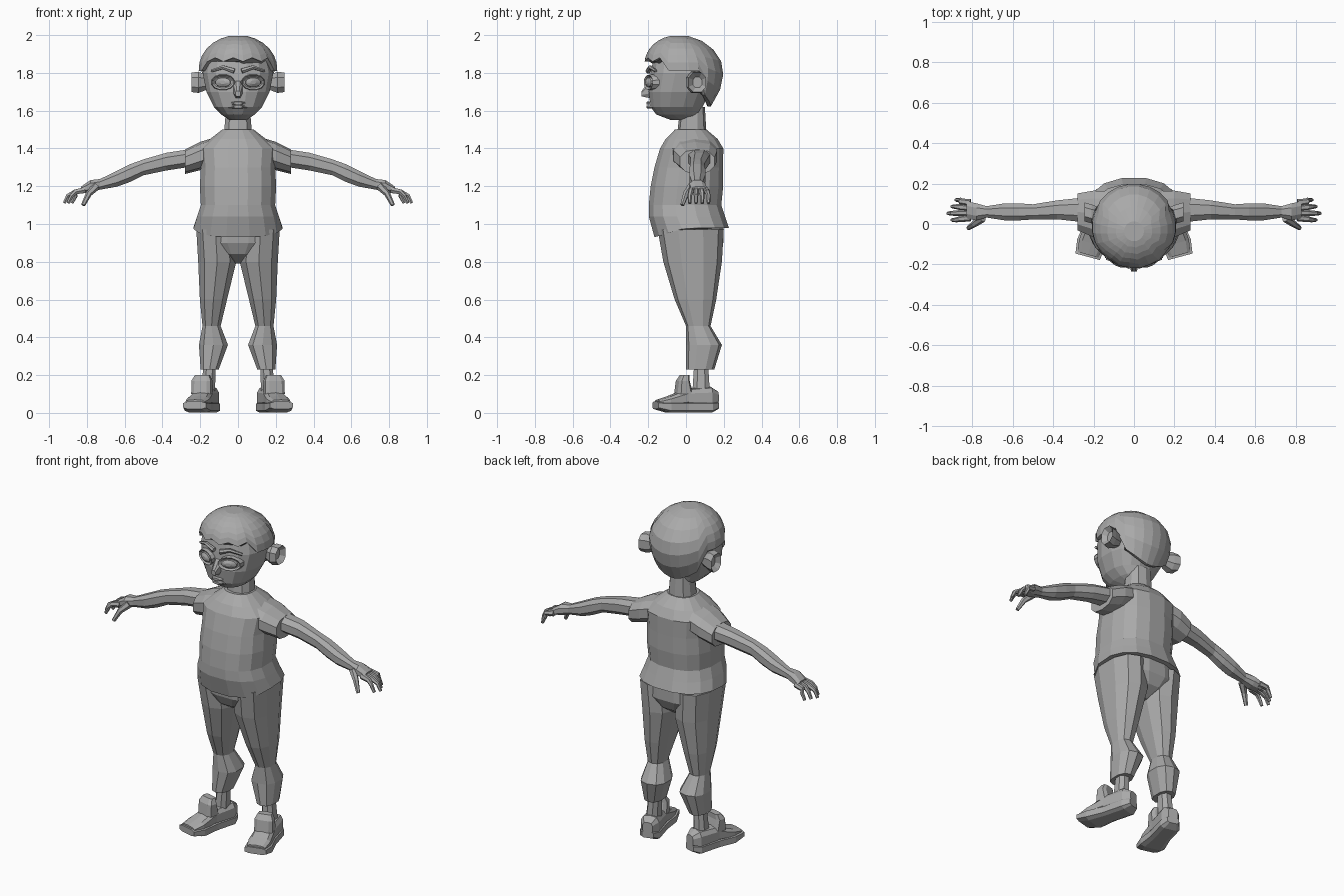
import bpy
import bmesh
import math
from mathutils import Vector, Matrix

cube = bpy.data.objects.get("Cube")
if cube:
    bpy.data.objects.remove(cube, do_unlink=True)

# One plain clay colour for the whole figure
clay = bpy.data.materials.new("clay grey")
clay.use_nodes = True
clay_colour = (.4, .4, .4, 1)
clay.diffuse_color = clay_colour
clay.node_tree.nodes["Principled BSDF"].inputs["Base Color"].default_value = clay_colour


def skin(name, rings):
    """Bridge closed rings of points into one flat-shaded, capped mesh."""
    bm = bmesh.new()
    loops = [[bm.verts.new(point) for point in ring] for ring in rings]
    for low, high in zip(loops, loops[1:]):
        count = len(low)
        for i in range(count):
            j = (i + 1) % count
            bm.faces.new((low[i], low[j], high[j], high[i]))
    bm.faces.new(loops[0])
    bm.faces.new(loops[-1])
    bmesh.ops.recalc_face_normals(bm, faces=bm.faces[:])
    mesh = bpy.data.meshes.new(name)
    bm.to_mesh(mesh)
    bm.free()
    mesh.materials.append(clay)
    part = bpy.data.objects.new(name, mesh)
    bpy.context.collection.objects.link(part)
    return part


# Cross-sections: centre and two half axes, lying flat, facing sideways or facing front
def level(z, width, front, back, x=0):
    return Vector((x, (front + back) / 2, z)), Vector((width / 2, 0, 0)), Vector((0, (back - front) / 2, 0))


def slab(x, y, z, depth, height):
    return Vector((x, y, z)), Vector((0, depth / 2, 0)), Vector((0, 0, height / 2))


def facing(y, z, width, height, x=0):
    return Vector((x, y, z)), Vector((width / 2, 0, 0)), Vector((0, 0, height / 2))


def rounded(cosine, power):
    return math.copysign(abs(cosine) ** (2 / power), cosine)


def loft(name, sections, sides=12, power=2.4, change=None):
    rings = []
    for centre, u, v in sections:
        angles = [math.tau * (i + .5) / sides for i in range(sides)]
        ring = [centre + u * rounded(math.cos(a), power) + v * rounded(math.sin(a), power) for a in angles]
        rings.append([change(p) for p in ring] if change else ring)
    return skin(name, rings)


def tube(name, path, radius, sides=6):
    """Tube that tapers to half its radius at the tip."""
    path = [Vector(p) for p in path]
    last = len(path) - 1
    rings = []
    for i, centre in enumerate(path):
        along = (path[min(i + 1, last)] - path[max(i - 1, 0)]).normalized()
        u = along.cross(Vector((0, 0, 1))).normalized()
        v = along.cross(u)
        size = radius * (1 - i / last / 2)
        angles = [math.tau * k / sides for k in range(sides)]
        rings.append([centre + size * (u * math.cos(a) + v * math.sin(a)) for a in angles])
    return skin(name, rings)


def both_sides(maker, name, *args, **kwargs):
    """Make a part on the left (+x) and a mirrored copy on the right."""
    left = maker("left_" + name, *args, **kwargs)
    right = left.copy()
    right.data = left.data.copy()
    right.name = right.data.name = "right_" + name
    right.data.transform(Matrix.Scale(-1, 4, (1, 0, 0)))
    right.data.flip_normals()
    bpy.context.collection.objects.link(right)


# Shirt, with the hem dipping at the front
def dip_hem(p):
    if p.z < 1 and p.y < 0:
        p.z += .3 * p.y
    return p


loft("shirt", [
    level(z=.98, width=.48, front=-.17, back=.23),
    level(z=1.04, width=.44, front=-.2, back=.21),
    level(z=1.1, width=.4, front=-.2, back=.19),
    level(z=1.2, width=.41, front=-.19, back=.2),
    level(z=1.3, width=.4, front=-.17, back=.2),
    level(z=1.4, width=.42, front=-.14, back=.2),
    level(z=1.45, width=.3, front=-.11, back=.17),
    level(z=1.5, width=.17, front=-.06, back=.11)], sides=16, change=dip_hem)
both_sides(loft, "sleeve", [
    slab(x=.1, y=.04, z=1.39, depth=.25, height=.15),
    slab(x=.2, y=.05, z=1.36, depth=.24, height=.15),
    slab(x=.28, y=.06, z=1.33, depth=.19, height=.13)], sides=10)

# Arms running into the palms
both_sides(loft, "arm", [
    slab(x=.25, y=.07, z=1.35, depth=.13, height=.1),
    slab(x=.38, y=.07, z=1.33, depth=.1, height=.1),
    slab(x=.5, y=.06, z=1.3, depth=.08, height=.09),
    slab(x=.57, y=.06, z=1.27, depth=.09, height=.1),
    slab(x=.64, y=.06, z=1.24, depth=.09, height=.09),
    slab(x=.73, y=.06, z=1.21, depth=.06, height=.06),
    slab(x=.78, y=.06, z=1.2, depth=.09, height=.07),
    slab(x=.83, y=.07, z=1.18, depth=.09, height=.04)], sides=8)

# Fingers fan out from the palm, the second one longest
for i, finger in enumerate(("index", "middle", "ring", "little")):
    base_y = .03 + .025 * i
    tip_y = .02 + .033 * i
    reach = .92 - .02 * abs(i - 1)
    both_sides(tube, finger + "_finger", [
        (.81, base_y, 1.18), (.86, (base_y + tip_y) / 2, 1.17),
        (reach - .02, tip_y, 1.15), (reach, tip_y, 1.11)], radius=.018)
both_sides(tube, "thumb", [(.75, .03, 1.2), (.79, 0, 1.16), (.82, -.02, 1.1)], radius=.022)

# Trousers and ankles
loft("trouser_seat", [
    level(z=1, width=.42, front=-.15, back=.2),
    level(z=.9, width=.44, front=-.14, back=.2),
    level(z=.84, width=.28, front=-.11, back=.17),
    level(z=.79, width=.06, front=-.03, back=.1)], sides=16)
both_sides(loft, "trouser_leg", [
    level(z=.97, width=.21, front=-.15, back=.2, x=.12),
    level(z=.8, width=.21, front=-.12, back=.19, x=.11),
    level(z=.6, width=.15, front=-.06, back=.16, x=.13),
    level(z=.46, width=.1, front=0, back=.13, x=.14),
    level(z=.36, width=.16, front=0, back=.19, x=.13),
    level(z=.23, width=.1, front=0, back=.15, x=.15)], sides=10)
both_sides(loft, "ankle", [
    level(z=.25, width=.07, front=.04, back=.12, x=.15),
    level(z=.1, width=.08, front=.03, back=.13, x=.16)], sides=8)


# Shoes, turned outwards around the ankle
def splay(p):
    ankle = Vector((.17, .06, 0))
    return ankle + Matrix.Rotation(math.radians(15), 3, "Z") @ Vector((p.x, p.y - ankle.y, p.z))


both_sides(loft, "shoe_sole", [
    facing(y=.17, z=.04, width=.07, height=.04),
    facing(y=.13, z=.03, width=.12, height=.06),
    facing(y=0, z=.03, width=.12, height=.06),
    facing(y=-.1, z=.03, width=.15, height=.06),
    facing(y=-.17, z=.04, width=.13, height=.04)], sides=8, power=4, change=splay)
both_sides(loft, "shoe_upper", [
    facing(y=.17, z=.08, width=.06, height=.07),
    facing(y=.13, z=.08, width=.11, height=.12),
    facing(y=0, z=.08, width=.11, height=.1),
    facing(y=-.1, z=.06, width=.13, height=.06),
    facing(y=-.16, z=.05, width=.11, height=.04)], sides=10, power=3, change=splay)
both_sides(loft, "shoe_tongue", [
    level(z=.1, width=.11, front=-.06, back=.03),
    level(z=.17, width=.11, front=-.05, back=.01),
    level(z=.2, width=.08, front=-.03, back=.01)], sides=8, power=4, change=splay)

# Neck and head
loft("neck", [
    level(z=1.45, width=.16, front=-.05, back=.11),
    level(z=1.62, width=.13, front=-.03, back=.1)], sides=10)
loft("head", [
    level(z=1.55, width=.09, front=-.08, back=.06),
    level(z=1.58, width=.18, front=-.16, back=.08),
    level(z=1.62, width=.26, front=-.19, back=.09),
    level(z=1.7, width=.34, front=-.2, back=.13),
    level(z=1.8, width=.38, front=-.19, back=.17),
    level(z=1.9, width=.33, front=-.17, back=.15)], sides=16)


# Hair cap: an egg with a zigzag fringe, cut above the ears and long at the nape
def hairline(column, forward):
    if forward > .4:
        return 1.88 if column % 2 else 1.86
    if forward > -.4:
        return 1.81
    return 1.62 + .16 * (1 + forward)


def hair_ring(share, inset, columns=24, crown=1.995):
    ring = []
    for i in range(columns):
        turn = math.tau * (i + .5) / columns
        forward = math.cos(turn)
        z = crown + share * (hairline(i, forward) - crown)
        rise = z - 1.82
        radius = .21 * inset * math.sqrt(1 - (rise / (.18 if rise > 0 else .27)) ** 2)
        ring.append(Vector((radius * math.sin(turn), -.01 - .15 * max(0, rise) - radius * forward, z)))
    return ring


skin("hair", [hair_ring((i / 6) ** 1.5, 1) for i in range(7)] + [hair_ring(1, .88)])

# Ears with a hollow
both_sides(loft, "ear", [
    slab(x=.16, y=.05, z=1.75, depth=.06, height=.08),
    slab(x=.21, y=.05, z=1.75, depth=.1, height=.12),
    slab(x=.245, y=.06, z=1.75, depth=.1, height=.11),
    slab(x=.22, y=.06, z=1.75, depth=.05, height=.06)], sides=8)


# Eyes: lids and eyeballs that follow the curve of the face
def wrap(p):
    p.y += .4 * (p.x - .08)
    return p


def eye_loft(name, steps):
    return loft(name, [facing(y=y, z=1.75, width=w, height=h, x=.08) for y, w, h in steps], power=2, change=wrap)


both_sides(eye_loft, "eyelids", [(-.14, .13, .1), (-.2, .12, .08), (-.19, .1, .06)])
both_sides(eye_loft, "eyeball", [(-.15, .1, .06), (-.2, .08, .05), (-.21, .03, .02)])
both_sides(tube, "eyebrow", [(.02, -.2, 1.81), (.08, -.19, 1.83), (.14, -.16, 1.81)], radius=.015)

# Nose and lips
loft("nose", [
    facing(y=-.16, z=1.72, width=.06, height=.12),
    facing(y=-.2, z=1.71, width=.05, height=.09),
    facing(y=-.235, z=1.69, width=.03, height=.03)], sides=8)
for lip, height in (("upper_lip", 1.64), ("lower_lip", 1.62)):
    loft(lip, [
        facing(y=-.17, z=height, width=.12, height=.02),
        facing(y=-.21, z=height, width=.05, height=.015)], sides=8)
